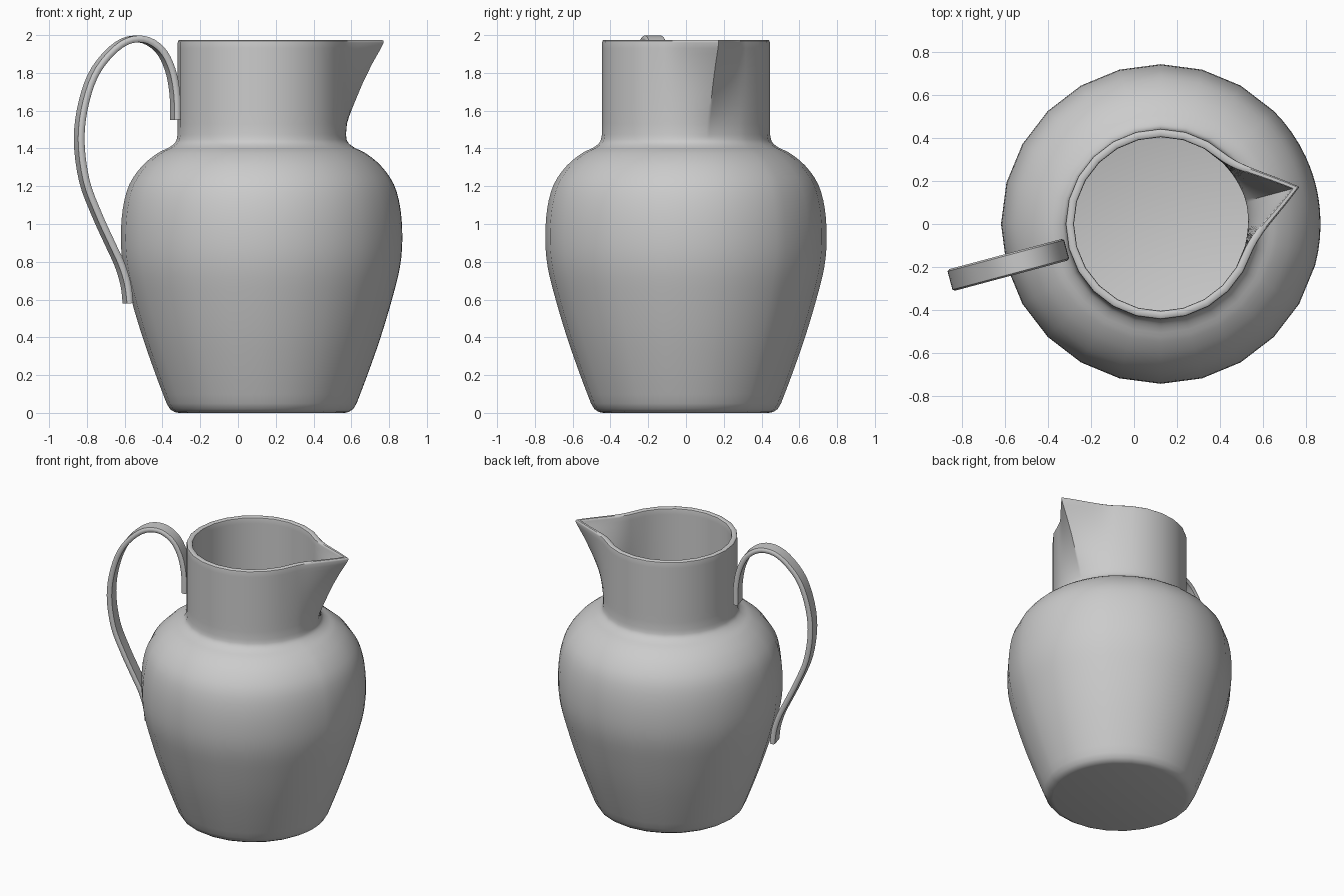
import bpy, bmesh, math
from mathutils import Vector, Matrix

if "Cube" in bpy.data.objects:
    bpy.data.objects.remove(bpy.data.objects["Cube"])

# The jug axis sits at x = 0.125 and the handle/spout line is turned 15 degrees
PLACE = Matrix.Translation((0.125, 0, 0)) @ Matrix.Rotation(math.radians(15), 4, 'Z')


def spline(pts, n):
    """Catmull-Rom curve through 2D points."""
    p = [Vector(q) for q in pts]
    p = [2 * p[0] - p[1]] + p + [2 * p[-1] - p[-2]]
    out = []
    for a, b, c, d in zip(p, p[1:], p[2:], p[3:]):
        for k in range(n):
            t = k / n
            out.append(0.5 * (2 * b + (c - a) * t + (2 * a - 5 * b + 4 * c - d) * t * t
                              + (3 * b - a - 3 * c + d) * t ** 3))
    return out + [p[-2]]


def loft(name, rings, angle):
    """Bridge closed rings of points and cap both ends."""
    bm = bmesh.new()
    vr = [[bm.verts.new(PLACE @ Vector(c)) for c in ring] for ring in rings]
    n = len(vr[0])
    for a, b in zip(vr, vr[1:]):
        for i in range(n):
            j = (i + 1) % n
            bm.faces.new((a[i], a[j], b[j], b[i]))
    bm.faces.new(vr[0])
    bm.faces.new(vr[-1])
    bmesh.ops.recalc_face_normals(bm, faces=bm.faces)
    me = bpy.data.meshes.new(name)
    bm.to_mesh(me)
    bm.free()
    ob = bpy.data.objects.new(name, me)
    bpy.context.collection.objects.link(ob)
    bpy.ops.object.select_all(action='DESELECT')
    ob.select_set(True)
    bpy.context.view_layer.objects.active = ob
    bpy.ops.object.shade_smooth_by_angle(angle=math.radians(angle))
    return ob


# Spout: how far the lip is pulled out at each height
PULL = [(1.45, 0), (1.53, 0.02), (1.63, 0.06), (1.75, 0.112), (1.85, 0.163), (1.93, 0.21), (1.96, 0.225)]


def pull(z):
    if z <= PULL[0][0]:
        return 0
    for (z0, d0), (z1, d1) in zip(PULL, PULL[1:]):
        if z <= z1:
            return d0 + (d1 - d0) * (z - z0) / (z1 - z0)
    return PULL[-1][1]


def ring(r, z):
    pts = []
    for a in ANGLES:
        s = max(0, 1 - abs(a) / 36) ** 2.3
        t = math.radians(a)
        rr = r + pull(z) * s
        pts.append((rr * math.cos(t), rr * math.sin(t), z))
    return pts


# Jug body: revolved profile, with finer divisions around the spout
fine = [1, 3, 6, 10, 15, 20, 25, 30]
ANGLES = sorted([-a for a in fine] + [0] + fine + [45 + 15 * i for i in range(10)]
                + [-45 - 15 * i for i in range(9)])
base = [(0.44, 0), (0.462, 0.005), (0.485, 0.02), (0.503, 0.05)]
belly = spline([(0.503, 0.05), (0.56, 0.2), (0.63, 0.4), (0.69, 0.6), (0.732, 0.77), (0.745, 0.92),
                (0.735, 1.08), (0.70, 1.21), (0.63, 1.31), (0.55, 1.375), (0.49, 1.405),
                (0.455, 1.435), (0.445, 1.475)], 3)
neck_z = [1.53, 1.58, 1.63, 1.69, 1.75, 1.80, 1.85, 1.90, 1.93, 1.96]
outer = base[:-1] + [tuple(p) for p in belly] + [(0.444, z) for z in neck_z]
lip = [(0.442, 1.970), (0.435, 1.975), (0.414, 1.975), (0.407, 1.970)]
inner_neck = [(0.405, z) for z in reversed(neck_z)]
inner_belly = [(max(p[0] - 0.04, 0.405), p[1]) for p in reversed(belly[1:])]
floor = [(0.455, 0.05), (0.43, 0.04)]
loft("jug_body", [ring(r, z) for r, z in outer + lip + inner_neck + inner_belly + floor], 40)

# Handle: flat strap with rounded edges swept along a side-view path
path = spline([(0.472, 1.552), (0.476, 1.69), (0.502, 1.82), (0.56, 1.925), (0.66, 1.979),
               (0.78, 1.95), (0.905, 1.82), (0.973, 1.65), (1.000, 1.45), (0.972, 1.23),
               (0.903, 1.05), (0.835, 0.905), (0.778, 0.785), (0.745, 0.68), (0.732, 0.58)], 4)
w, h = 0.052, 0.0175
section = [(-w, -h * .4), (-w * .85, -h), (w * .85, -h), (w, -h * .4),
           (w, h * .4), (w * .85, h), (-w * .85, h), (-w, h * .4)]
rings = []
for i, p in enumerate(path):
    t = (path[min(i + 1, len(path) - 1)] - path[max(i - 1, 0)]).normalized()
    n = Vector((t.y, -t.x))
    rings.append([(-(p.x + n.x * v), u, p.y + n.y * v) for u, v in section])
loft("handle", rings, 50)
